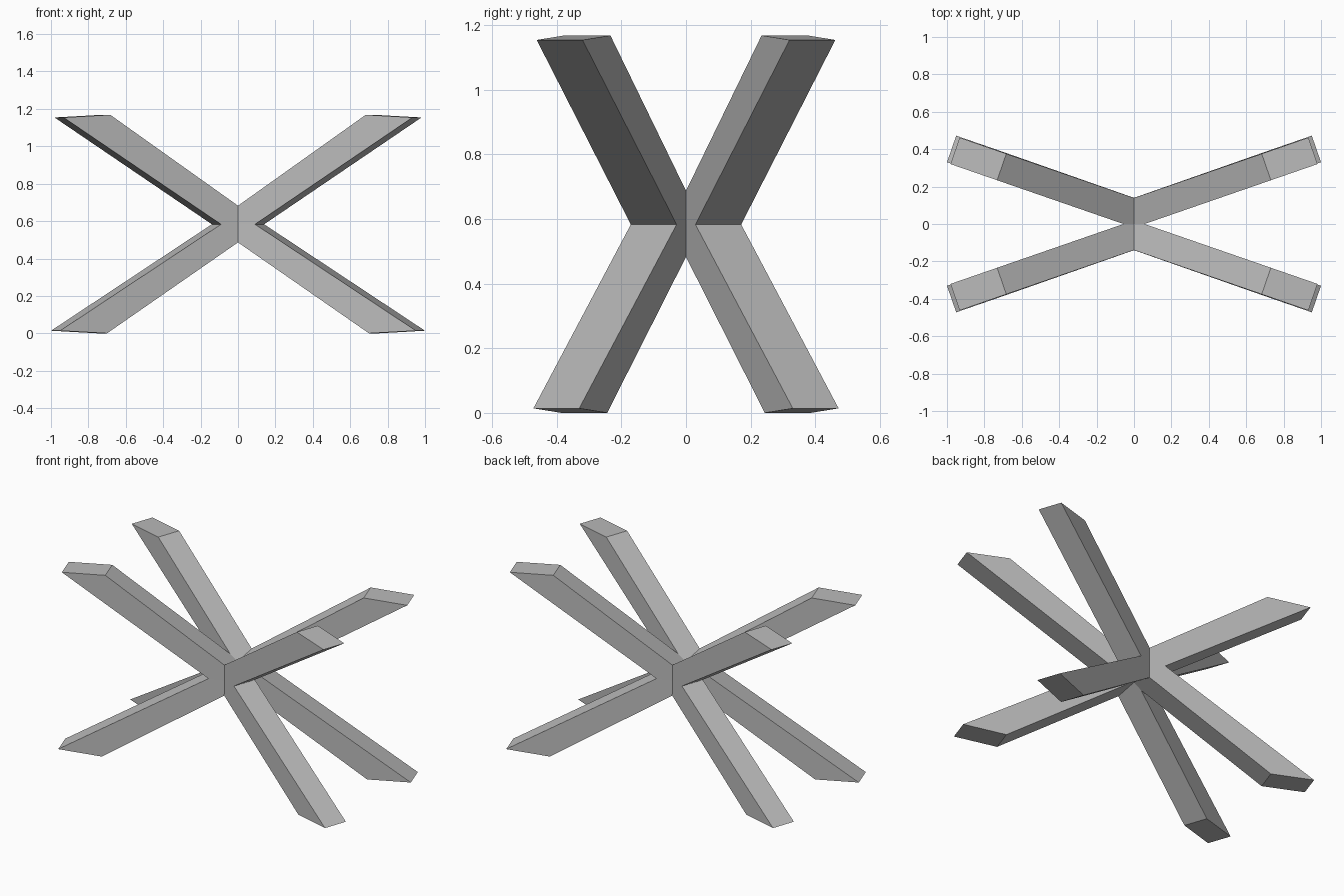
import bpy, bmesh
from math import radians
from mathutils import Vector, Matrix

cube = bpy.data.objects.get("Cube")
if cube:
    bpy.data.objects.remove(cube, do_unlink=True)

MID = 0.583          # height of the crossing
HALF_WIDTH = 0.075   # beam half width
TURN = Matrix.Rotation(radians(19.1), 3, 'Z')

grey = bpy.data.materials.new("light grey")
grey.use_nodes = True
colour = (0.5, 0.5, 0.5, 1)
grey.diffuse_color = colour
grey.node_tree.nodes["Principled BSDF"].inputs["Base Color"].default_value = colour


def section(bm, centre, half_length, end_rise=0):
    """Horizontal slice of a beam; its outer end may be raised or lowered."""
    ring = []
    for a, b in ((1, 1), (-1, 1), (-1, -1), (1, -1)):
        p = Vector(centre) + TURN @ Vector((a * half_length, b * HALF_WIDTH, 0))
        if a > 0:
            p.z += end_rise
        ring.append(bm.verts.new(p))
    return ring


bm = bmesh.new()

# Upper and lower beams share the slice at the crossing
middle = section(bm, (0, 0.06, MID), 0.122)
upper = section(bm, (0.832, 0.348, 1.168), 0.132, -0.014)
lower = section(bm, (0.85, 0.358, 0), 0.1325, 0.014)
for cap in (upper, lower):
    bm.faces.new(cap)
    for i in range(4):
        j = (i + 1) % 4
        bm.faces.new((middle[i], middle[j], cap[j], cap[i]))
bmesh.ops.recalc_face_normals(bm, faces=bm.faces)

# Trim to one quarter so the mirrored beams meet in clean mitres
for normal in ((1, 0, 0), (0, 1, 0)):
    bmesh.ops.bisect_plane(bm, geom=bm.verts[:] + bm.edges[:] + bm.faces[:],
                           plane_co=(0, 0, 0), plane_no=normal,
                           clear_inner=True, clear_outer=False)

mesh = bpy.data.meshes.new("crossed_beams")
bm.to_mesh(mesh)
bm.free()
mesh.materials.append(grey)
base = bpy.data.objects.new("crossed_beams", mesh)
bpy.context.collection.objects.link(base)

# Mirror to all four corners
mirror = base.modifiers.new("four corners", 'MIRROR')
mirror.use_axis = (True, True, False)
mirror.use_mirror_merge = True
mirror.merge_threshold = 0.0005
